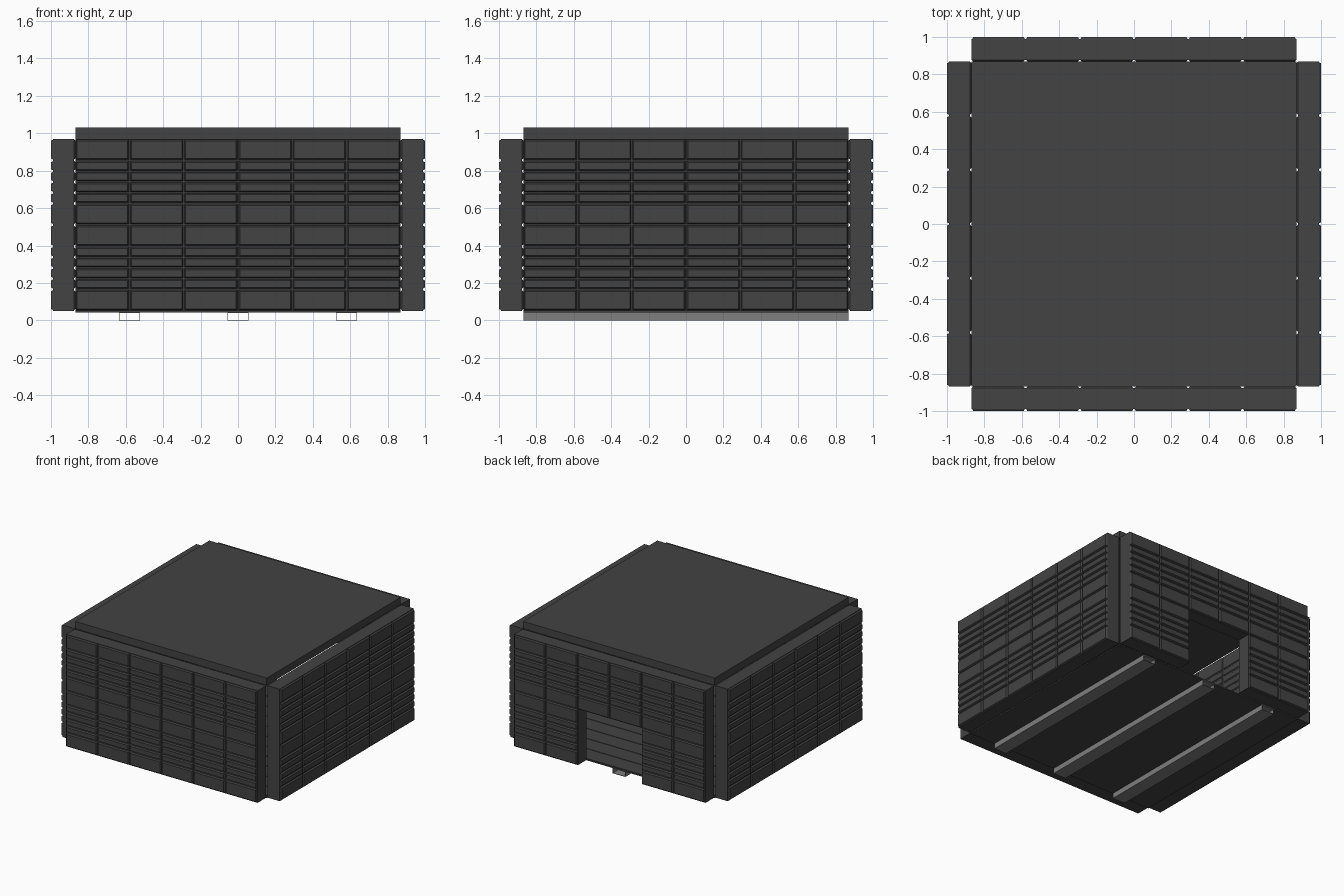
import bpy, bmesh, math
from mathutils import Matrix, Vector

if "Cube" in bpy.data.objects:
    bpy.data.objects.remove(bpy.data.objects["Cube"])


def material(name, v):
    m = bpy.data.materials.new(name)
    m.diffuse_color = (v, v, v, 1)
    m.use_nodes = True
    m.node_tree.nodes["Principled BSDF"].inputs["Base Color"].default_value = m.diffuse_color
    return m


DARK = material("dark grey metal", 0.056)
LIGHT = material("light grey metal", 0.21)


def box(bm, x0, x1, y0, y1, z0, z1):
    mat = Matrix.Translation(((x0 + x1) / 2, (y0 + y1) / 2, (z0 + z1) / 2)) @ \
        Matrix.Diagonal((x1 - x0, y1 - y0, z1 - z0, 1))
    bmesh.ops.create_cube(bm, size=1, matrix=mat)


def tile(bm, x0, x1, z0, z1, y_base, y_top):
    """Raised tile with chamfered rim, standing out along y."""
    rings = []
    for inset, y in ((0.004, y_base), (0.010, y_top)):
        a, b, c, d = x0 + inset, x1 - inset, z0 + inset, z1 - inset
        rings.append([bm.verts.new(p) for p in ((a, y, c), (b, y, c), (b, y, d), (a, y, d))])
    lo, hi = rings
    bm.faces.new(hi)
    for i in range(4):
        j = (i + 1) % 4
        bm.faces.new((lo[i], lo[j], hi[j], hi[i]))


def finish(name, bm, mat):
    me = bpy.data.meshes.new(name)
    bmesh.ops.recalc_face_normals(bm, faces=bm.faces)
    bm.to_mesh(me)
    bm.free()
    me.materials.append(mat)
    ob = bpy.data.objects.new(name, me)
    bpy.context.collection.objects.link(ob)
    return ob


H = 0.87                      # half width of a wall and of the roof
Z0, ZM, Z1 = 0.05, 0.51, 0.97  # wall bottom, panel joint, wall top
DOOR = H / 3
STEPS = (0, 0.25, 0.375, 0.5, 0.625, 0.75, 1)  # row lines in one panel
ROWS = [Z0 + (ZM - Z0) * s for s in STEPS] + [ZM + (Z1 - ZM) * s for s in STEPS[1:]]
COLS = [-H + 2 * H * i / 6 for i in range(7)]


def wall(name, turn, door=False):
    bm = bmesh.new()
    core = (-0.988, -H - 0.006)
    if door:
        box(bm, -H, -DOOR, *core, Z0, Z1)
        box(bm, DOOR, H, *core, Z0, Z1)
        box(bm, -DOOR, DOOR, *core, ZM, Z1)
    else:
        box(bm, -H, H, *core, Z0, Z1)
    # tiles on the outer and inner faces
    for i in range(6):
        for j in range(len(ROWS) - 1):
            if door and i in (2, 3) and ROWS[j] < ZM - 0.01:
                continue
            cell = (COLS[i], COLS[i + 1], ROWS[j], ROWS[j + 1])
            tile(bm, *cell, -0.988, -1.0)
            tile(bm, *cell, -H - 0.006, -H)
    bmesh.ops.rotate(bm, verts=bm.verts, cent=(0, 0, 0),
                     matrix=Matrix.Rotation(turn, 3, 'Z'))
    finish(name, bm, DARK)


# four tiled walls, doorway in the back one
wall("front_wall", 0)
wall("right_wall", math.pi / 2)
wall("back_wall", math.pi, door=True)
wall("left_wall", -math.pi / 2)

# roof slab
bm = bmesh.new()
box(bm, -H, H, -H, H, Z1, 1.03)
finish("roof", bm, DARK)

# floor plate
bm = bmesh.new()
box(bm, -H, H, -H, H, 0.043, 0.053)
finish("floor", bm, DARK)

# thin floor planks laid across the room
bm = bmesh.new()
for i in range(12):
    y = -H + 2 * H * i / 12
    box(bm, -H + 0.01, H - 0.01, y + 0.006, y + 0.139, 0.053, 0.056)
finish("floor_planks", bm, DARK)

# three hollow skid rails, open at both ends
for name, x in (("left_skid", -0.58), ("middle_skid", 0), ("right_skid", 0.58)):
    bm = bmesh.new()
    t, w = 0.003, 0.057
    box(bm, x - w, x + w, -H, H, 0, t)
    box(bm, x - w, x + w, -H, H, 0.043 - t, 0.043)
    box(bm, x - w, x - w + t, -H, H, t, 0.043 - t)
    box(bm, x + w - t, x + w, -H, H, t, 0.043 - t)
    finish(name, bm, LIGHT)
